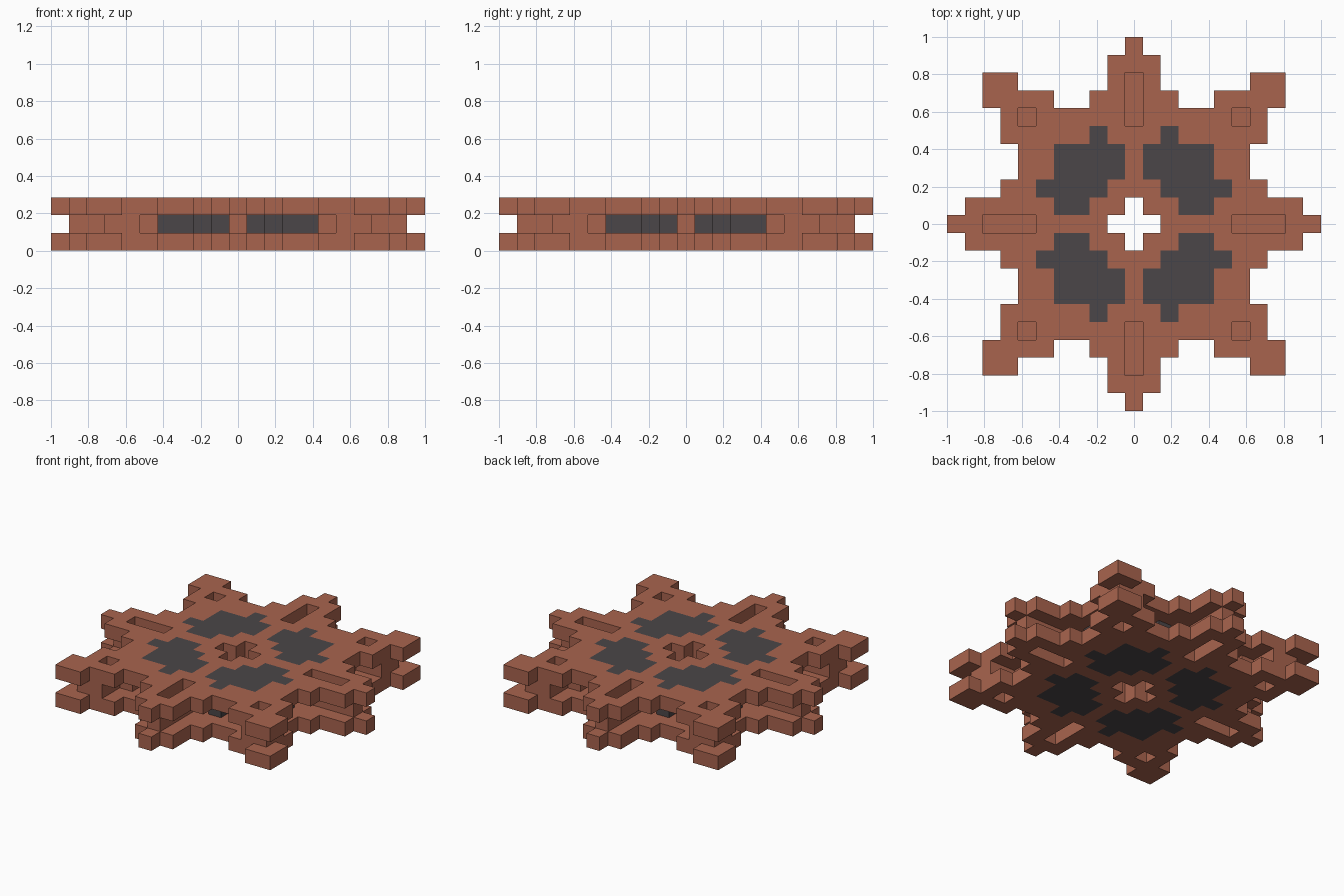
import bpy
import bmesh
from mathutils import Vector

UNIT = 2 / 21  # edge of one cube

if "Cube" in bpy.data.objects:
    bpy.data.objects.remove(bpy.data.objects["Cube"], do_unlink=True)


def make_material(name, color):
    mat = bpy.data.materials.new(name)
    mat.use_nodes = True
    mat.diffuse_color = color
    mat.node_tree.nodes["Principled BSDF"].inputs["Base Color"].default_value = color
    return mat


def symmetric(*blocks):
    """Fill cell blocks (x0, x1, y0, y1), mirrored over x, y and the diagonals."""
    cells = set()
    for x0, x1, y0, y1 in blocks:
        for x in range(x0, x1 + 1):
            for y in range(y0, y1 + 1):
                for a, b in ((x, y), (y, x)):
                    cells |= {(a, b), (-a, b), (a, -b), (-a, -b)}
    return cells


def at_levels(cells, *levels):
    return {(x, y, k) for x, y in cells for k in levels}


def build(name, cells, solid, mat):
    """Make the faces of the cells that are not covered by another cell."""
    bm = bmesh.new()
    for cell in sorted(cells):
        center = Vector(cell) + Vector((0, 0, 0.5))
        for axis in range(3):
            for sign in (-1, 1):
                step = [0, 0, 0]
                step[axis] = sign
                if tuple(c + s for c, s in zip(cell, step)) in solid:
                    continue
                normal = Vector(step)
                u = Vector([float(i == (axis + 1) % 3) for i in range(3)])
                v = normal.cross(u)
                mid = center + normal / 2
                corners = (-u - v, u - v, u + v, v - u)
                bm.faces.new([bm.verts.new((mid + c / 2) * UNIT) for c in corners])
    bmesh.ops.remove_doubles(bm, verts=bm.verts, dist=UNIT / 100)
    mesh = bpy.data.meshes.new(name)
    bm.to_mesh(mesh)
    bm.free()
    mesh.materials.append(mat)
    bpy.context.collection.objects.link(bpy.data.objects.new(name, mesh))


clay = make_material("clay_brown", (0.397, 0.127, 0.076, 1))
charcoal = make_material("charcoal", (0.070, 0.061, 0.065, 1))

# Plan shapes
center_hole = symmetric((0, 1, 0, 0))
slots = symmetric((0, 0, 6, 8), (6, 6, 6, 6))
inlay = symmetric((3, 4, 1, 4), (2, 2, 2, 5))
star = symmetric((0, 6, 0, 6), (0, 2, 7, 7), (0, 1, 8, 9), (0, 0, 10, 10),
                 (5, 7, 7, 7), (7, 8, 7, 8))
plate = star - center_hole - slots - inlay

# Narrow arms and corner blocks between the two plates
core = symmetric((0, 0, 0, 9), (1, 1, 1, 2), (5, 5, 5, 5), (6, 7, 6, 7))
core -= center_hole | inlay

parts = {
    "lower_plate": (at_levels(plate, 0), clay),
    "core_lattice": (at_levels(core, 1), clay),
    "upper_plate": (at_levels(plate, 2), clay),
    "dark_inlays": (at_levels(inlay, 0, 1, 2), charcoal),
}
solid = set().union(*(cells for cells, _ in parts.values()))
for name, (cells, mat) in parts.items():
    build(name, cells, solid, mat)
